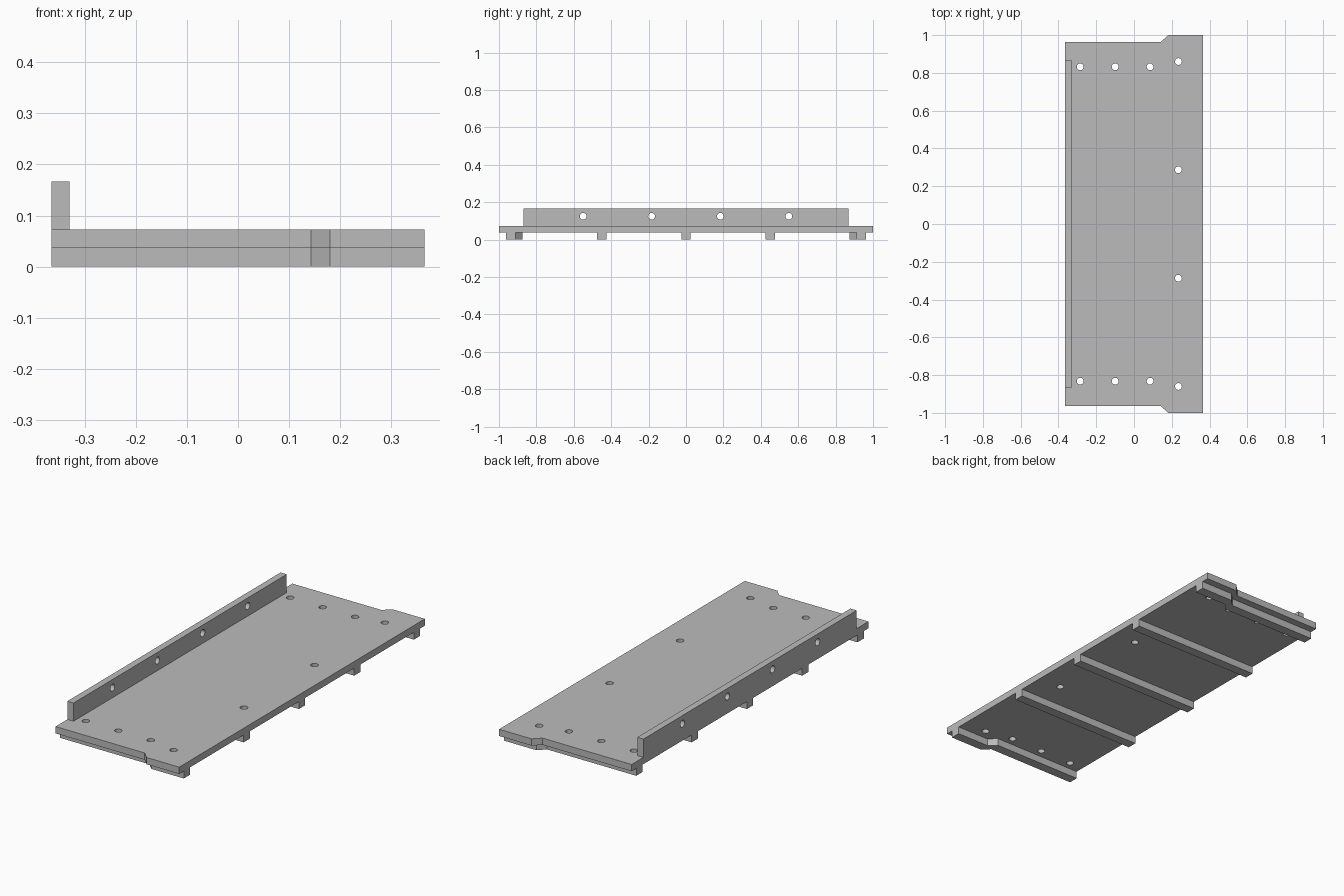
import bpy
import bmesh
import math
from mathutils import Matrix

if "Cube" in bpy.data.objects:
    bpy.data.objects.remove(bpy.data.objects["Cube"])

X0, X1 = -0.365, 0.365          # plate width
JOG_A, JOG_B = 0.143, 0.18      # slanted step along the ends
Z_RIB, Z_TOP, Z_FLANGE = 0.038, 0.073, 0.167
HOLE_R = 0.018

grey = bpy.data.materials.new("light grey metal")
grey.diffuse_color = (0.5, 0.5, 0.5, 1)
grey.use_nodes = True
grey.node_tree.nodes["Principled BSDF"].inputs["Base Color"].default_value = grey.diffuse_color


def make_object(name, bm):
    bmesh.ops.recalc_face_normals(bm, faces=bm.faces)
    mesh = bpy.data.meshes.new(name)
    bm.to_mesh(mesh)
    bm.free()
    mesh.materials.append(grey)
    obj = bpy.data.objects.new(name, mesh)
    bpy.context.collection.objects.link(obj)
    return obj


def prism(name, outline, z0, z1):
    """Extrude an xy outline from z0 to z1."""
    bm = bmesh.new()
    face = bm.faces.new([bm.verts.new((x, y, z0)) for x, y in outline])
    top = bmesh.ops.extrude_face_region(bm, geom=[face])["geom"]
    verts = [v for v in top if isinstance(v, bmesh.types.BMVert)]
    bmesh.ops.translate(bm, verts=verts, vec=(0, 0, z1 - z0))
    return make_object(name, bm)


def box(name, x0, x1, y0, y1, z0, z1):
    return prism(name, [(x0, y0), (x1, y0), (x1, y1), (x0, y1)], z0, z1)


def drill(obj, centres, axis):
    """Cut round through holes at the given centres."""
    bm = bmesh.new()
    turn = Matrix.Rotation(math.pi / 2, 4, 'Y') if axis == 'X' else Matrix()
    for c in centres:
        bmesh.ops.create_cone(bm, cap_ends=True, segments=24, radius1=HOLE_R,
                              radius2=HOLE_R, depth=0.1,
                              matrix=Matrix.Translation(c) @ turn)
    cutter = make_object(obj.name + "_hole_cutter", bm)
    cutter.hide_render = True
    mod = obj.modifiers.new("holes", 'BOOLEAN')
    mod.operation = 'DIFFERENCE'
    mod.solver = 'EXACT'
    mod.object = cutter
    bpy.context.view_layer.objects.active = obj
    bpy.ops.object.modifier_apply(modifier=mod.name)
    bpy.data.objects.remove(cutter)


def jogged_edge(y):
    """End line that steps outwards near the front long side."""
    return [(X0, y), (JOG_A, y), (JOG_B, y + 0.036), (X1, y + 0.036)]


# Base plate with stepped ends
end = jogged_edge(0.964)
plate = prism("base_plate", [(x, -y) for x, y in end] + end[::-1], Z_RIB, Z_TOP)
holes = []
for s in (-1, 1):
    holes += [(x, s * 0.832, 0.055) for x in (-0.285, -0.1, 0.085)]
    holes += [(0.235, s * y, 0.055) for y in (0.287, 0.86)]
drill(plate, holes, 'Z')

# Upright flange along one long side
flange = box("upright_flange", X0, -0.33, -0.868, 0.868, Z_TOP, Z_FLANGE)
drill(flange, [(-0.348, y, 0.125) for y in (-0.55, -0.184, 0.184, 0.55)], 'X')

# Straight ribs underneath
for i, y in enumerate((-0.45, 0, 0.45)):
    box(f"rib_{i + 1}", X0, X1, y - 0.025, y + 0.025, 0, Z_RIB)

# Stepped end ribs follow the plate ends
for s, name in ((-1, "front_end_rib"), (1, "back_end_rib")):
    outline = jogged_edge(0.875) + jogged_edge(0.926)[::-1]
    prism(name, [(x, s * y) for x, y in outline], 0, Z_RIB)
